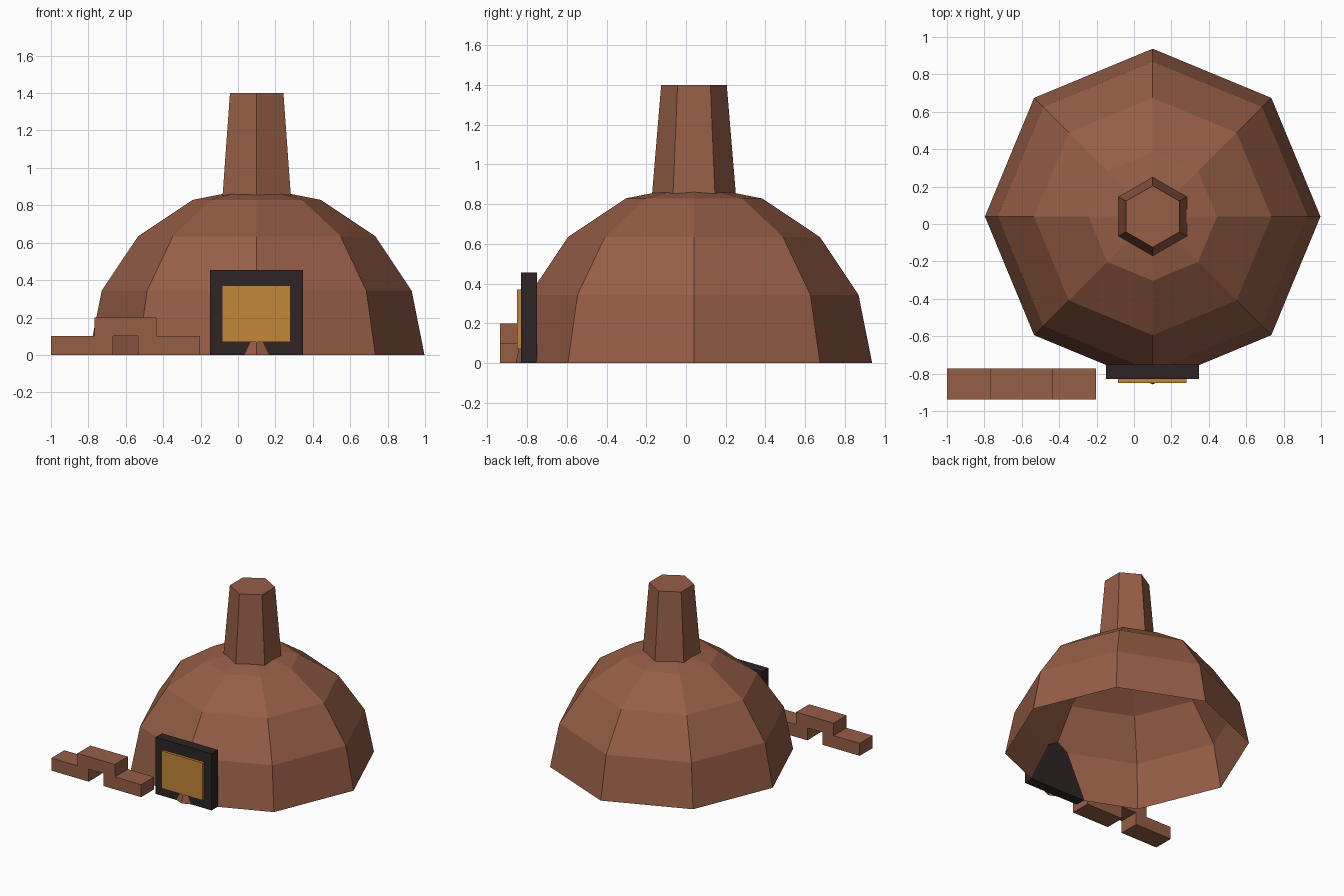
import bpy, bmesh, math

if "Cube" in bpy.data.objects:
    bpy.data.objects.remove(bpy.data.objects["Cube"])


def material(name, srgb):
    m = bpy.data.materials.new(name)
    lin = [((c / 255 + 0.055) / 1.055) ** 2.4 for c in srgb]
    m.diffuse_color = (*lin, 1)
    m.use_nodes = True
    m.node_tree.nodes["Principled BSDF"].inputs["Base Color"].default_value = m.diffuse_color
    return m


clay = material("clay_brown", (150, 94, 70))
iron = material("soot_black", (46, 37, 37))
gold = material("fire_gold", (196, 134, 57))


def finish(name, bm, mat):
    me = bpy.data.meshes.new(name)
    bm.to_mesh(me)
    bm.free()
    me.materials.append(mat)
    ob = bpy.data.objects.new(name, me)
    bpy.context.collection.objects.link(ob)
    return ob


def box(name, mat, x, y, z):
    bm = bmesh.new()
    bmesh.ops.create_cube(bm, size=1)
    for v in bm.verts:
        v.co = [lo + (c + 0.5) * (hi - lo) for c, (lo, hi) in zip(v.co, (x, y, z))]
    return finish(name, bm, mat)


def rings(name, mat, profile, sides, start, centre, apex=None, caps=False):
    """Stack of regular polygons given as (radius, height), bottom to top."""
    bm = bmesh.new()
    loops = []
    for r, z in profile:
        angles = [start + math.tau * i / sides for i in range(sides)]
        loops.append([bm.verts.new((centre[0] + r * math.cos(a),
                                    centre[1] + r * math.sin(a), z)) for a in angles])
    for lo, hi in zip(loops, loops[1:]):
        for i in range(sides):
            j = (i + 1) % sides
            bm.faces.new((lo[i], lo[j], hi[j], hi[i]))
    if apex is not None:
        tip = bm.verts.new((*centre, apex))
        for i in range(sides):
            bm.faces.new((loops[-1][i], loops[-1][(i + 1) % sides], tip))
    if caps:
        bm.faces.new(loops[-1])
        bm.faces.new(loops[0][::-1])
    return finish(name, bm, mat)


CENTRE = (0.1, 0.04)
R = 0.897

# Oven dome: open-bottomed eight-sided half sphere
steps = [math.radians(22.5 * i) for i in range(4)]
rings("oven_dome", clay, [(R * math.cos(a), R * math.sin(a)) for a in steps],
      8, 0, CENTRE, apex=R)

# Tapered six-sided chimney
rings("chimney", clay, [(0.215, 0.8), (0.165, 1.4)], 6, math.pi / 2, CENTRE, caps=True)

# Oven mouth: black frame with glowing panel
box("door_frame", iron, (-0.15, 0.347), (-0.83, -0.75), (0, 0.455))
box("fire_panel", gold, (-0.085, 0.28), (-0.85, -0.81), (0.07, 0.37))

# Small pile of three loose bricks
for i, (x, z) in enumerate([(-1.0, 0), (-0.768, 0.1), (-0.535, 0)]):
    box(f"brick_{i + 1}", clay, (x, x + 0.332), (-0.937, -0.773), (z, z + 0.1))
